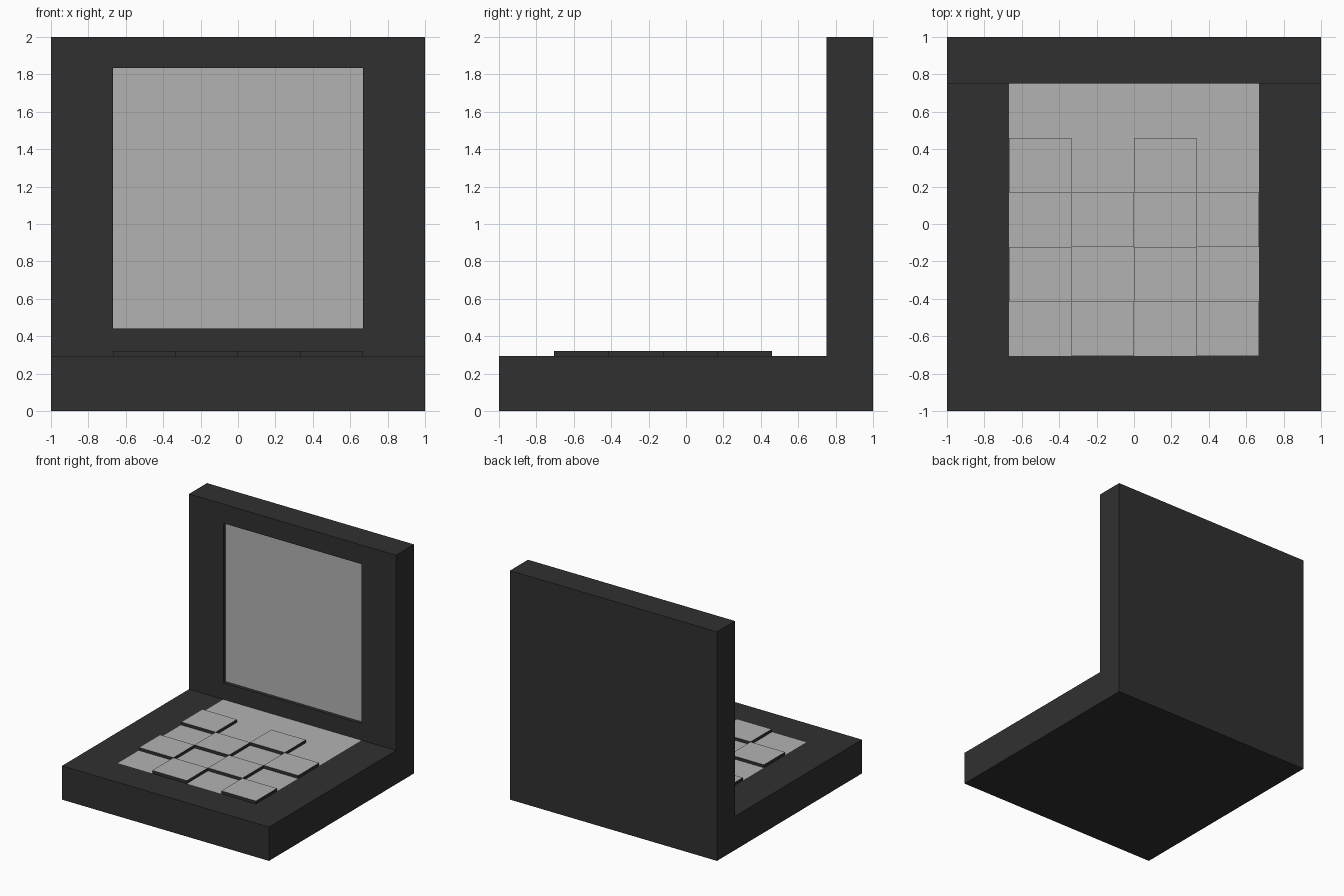
import bpy
import bmesh

if "Cube" in bpy.data.objects:
    bpy.data.objects.remove(bpy.data.objects["Cube"])

DECK, LID_Y, HALF = 0.295, 0.752, 0.667      # deck height, lid front, panel half width
KEY_Y0, KEY_ROW, KEY_COL = -0.706, 0.2915, HALF / 2
KEY_RISE, SCREEN_DEPTH = 0.026, 0.03
SCREEN_Z = (0.44, 1.833)


def material(name, value):
    m = bpy.data.materials.new(name)
    m.diffuse_color = (value, value, value, 1)
    m.use_nodes = True
    m.node_tree.nodes["Principled BSDF"].inputs["Base Color"].default_value = m.diffuse_color
    return m


def is_deck(f):
    return f.normal.z > 0.9 and f.calc_center_median().z < 1


def is_lid_front(f):
    return f.normal.y < -0.9 and f.calc_center_median().y > 0


def cut(bm, test, co, no):
    """Slice only the faces that pass the test."""
    bm.normal_update()
    faces = [f for f in bm.faces if test(f)]
    edges = {e for f in faces for e in f.edges}
    verts = {v for f in faces for v in f.verts}
    bmesh.ops.bisect_plane(bm, geom=[*verts, *edges, *faces], dist=1e-5,
                           plane_co=co, plane_no=no)
    bm.normal_update()


bm = bmesh.new()

# L-shaped case: side profile extruded across the width
profile = [(-1, 0), (1, 0), (1, 2), (LID_Y, 2), (LID_Y, DECK), (-1, DECK)]
side = bm.faces.new([bm.verts.new((-1, y, z)) for y, z in profile])
ext = bmesh.ops.extrude_face_region(bm, geom=[side])
bmesh.ops.translate(bm, vec=(2, 0, 0),
                    verts=[v for v in ext["geom"] if isinstance(v, bmesh.types.BMVert)])
bmesh.ops.recalc_face_normals(bm, faces=bm.faces[:])

# Screen: cut the opening and push it back
for x in (-HALF, HALF):
    cut(bm, is_lid_front, (x, 0, 0), (1, 0, 0))
for z in SCREEN_Z:
    cut(bm, is_lid_front, (0, 0, z), (0, 0, 1))
screen = [f for f in bm.faces if is_lid_front(f)
          and abs(f.calc_center_median().x) < HALF
          and SCREEN_Z[0] < f.calc_center_median().z < SCREEN_Z[1]]
glass = bmesh.ops.extrude_discrete_faces(bm, faces=screen)["faces"]
for f in glass:
    f.material_index = 1
    bmesh.ops.translate(bm, vec=(0, SCREEN_DEPTH, 0), verts=f.verts[:])

# Keyboard panel: cut the deck into a grid of keys
for i in range(5):
    cut(bm, is_deck, (-HALF + i * KEY_COL, 0, 0), (1, 0, 0))
    cut(bm, is_deck, (0, KEY_Y0 + i * KEY_ROW, 0), (0, 1, 0))

# Light panel faces, with every other key picked to be raised
raised = []
for f in bm.faces:
    c = f.calc_center_median()
    if (is_deck(f) and abs(c.z - DECK) < 1e-3
            and abs(c.x) < HALF and KEY_Y0 < c.y < LID_Y):
        col, row = int((c.x + HALF) / KEY_COL), int((c.y - KEY_Y0) / KEY_ROW)
        if row < 4 and (col + row) % 2:
            raised.append(f)
        else:
            f.material_index = 1

# Raised keys: dark sides, light tops
for f in bmesh.ops.extrude_discrete_faces(bm, faces=raised)["faces"]:
    f.material_index = 1
    bmesh.ops.translate(bm, vec=(0, 0, KEY_RISE), verts=f.verts[:])

bm.normal_update()
mesh = bpy.data.meshes.new("laptop_case")
bm.to_mesh(mesh)
bm.free()
mesh.materials.append(material("dark_case", 0.03))
mesh.materials.append(material("light_panel", 0.45))
bpy.context.collection.objects.link(bpy.data.objects.new("laptop_case", mesh))
